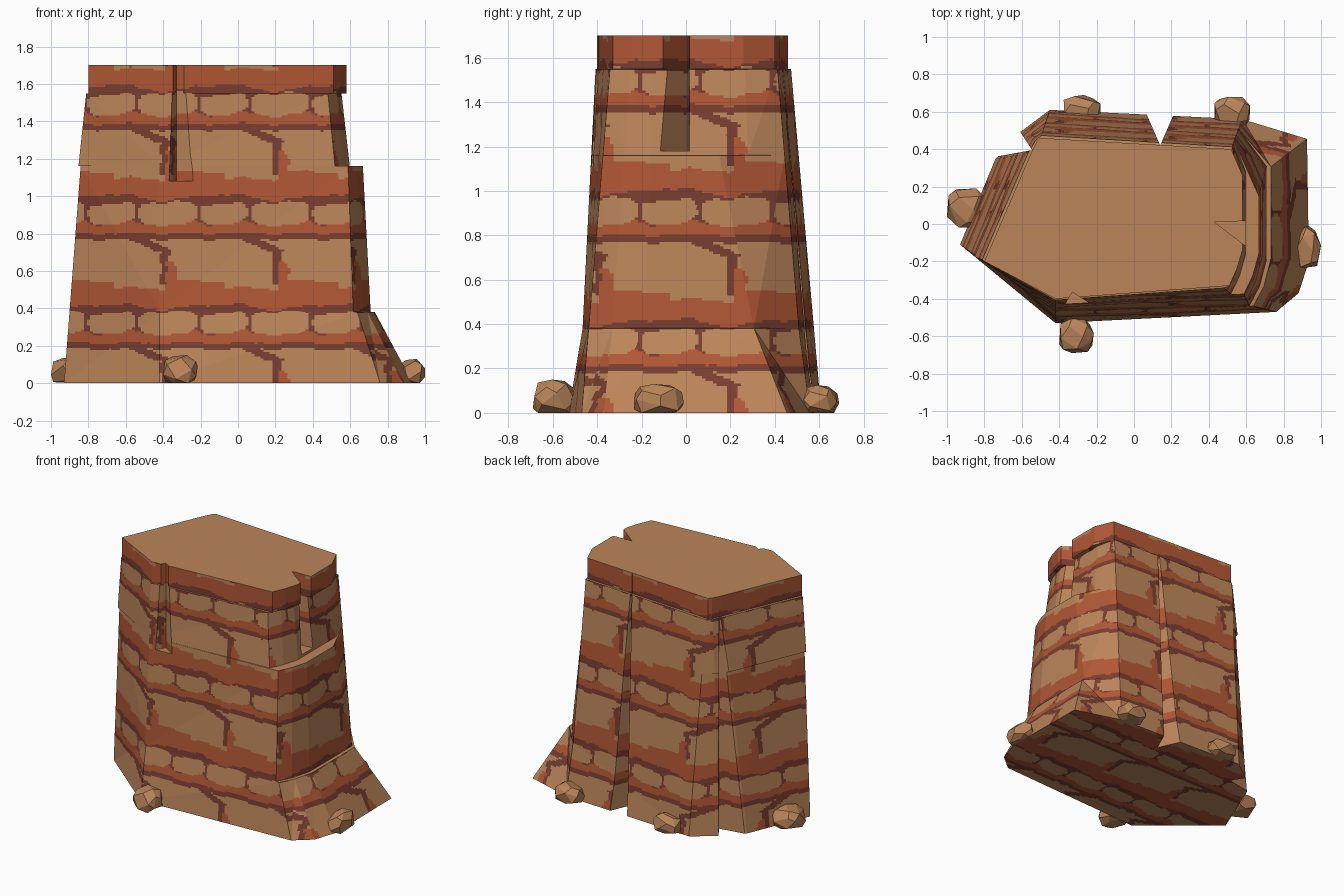
import bpy, bmesh, math, random
from mathutils import Vector

if "Cube" in bpy.data.objects:
    bpy.data.objects.remove(bpy.data.objects["Cube"])

random.seed(4)


def material(name, rgb):
    m = bpy.data.materials.new(name)
    m.diffuse_color = (*rgb, 1)
    m.use_nodes = True
    m.node_tree.nodes["Principled BSDF"].inputs["Base Color"].default_value = m.diffuse_color
    return m


TAN = material("tan sandstone", (0.50, 0.235, 0.102))
RED = material("red clay", (0.44, 0.096, 0.036))
DARK = material("dark brown crevice", (0.19, 0.047, 0.029))
H, P = 1.70, 0.585          # height, period of the strata pattern

# Outlines: foot (with flare), unflared body at z = 0, and cap
FOOT = [(-.93, -.11), (-.42, -.53), (.76, -.47), (.88, -.37), (.935, -.2),
        (.925, .455), (.58, .56), (-.45, .61), (-.61, .49), (-.74, .35)]
BODY = [(-.93, -.11), (-.42, -.485), (.63, -.47), (.69, -.36), (.73, -.2),
        (.73, .32), (.57, .54), (-.45, .61), (-.61, .49), (-.74, .35)]
CAP = [(-.80, -.2), (-.42, -.40), (.51, -.33), (.55, -.24), (.58, -.14),
       (.58, .26), (.52, .40), (-.5, .46), (-.52, .44), (-.55, .38)]


def ring(z, right=0.0, grow=0.0, back=0.0):
    """Outline at height z; right and back shift the right end, grow widens the left."""
    t, out = z / H, []
    for i, (b, c) in enumerate(zip(BODY, CAP)):
        p = Vector(b).lerp(Vector(c), t)
        if 2 <= i <= 5:
            p.x += right
            p.y += back if i == 5 else 0
        elif i not in (1, 6, 7):
            p += p.normalized() * grow
        out.append((p.x, p.y, z))
    return out


def loft(bm, rings):
    rows = [[bm.verts.new(p) for p in r] for r in rings]
    n = len(rows[0])
    for a, b in zip(rows, rows[1:]):
        for i in range(n):
            j = (i + 1) % n
            bm.faces.new((a[i], a[j], b[j], b[i]))
    bm.faces.new(rows[0][::-1])
    bm.faces.new(rows[-1])
    bmesh.ops.triangulate(bm, faces=bm.faces[:])
    bmesh.ops.recalc_face_normals(bm, faces=bm.faces[:])


def to_object(bm, name):
    me = bpy.data.meshes.new(name)
    bm.to_mesh(me)
    bm.free()
    ob = bpy.data.objects.new(name, me)
    bpy.context.collection.objects.link(ob)
    return ob


# Stepped body: flared foot, middle block, upper block, overhanging cap
bm = bmesh.new()
loft(bm, [[(x, y, 0) for x, y in FOOT], ring(.38, .035), ring(.382, .013),
          ring(1.16, .04, 0, -.13), ring(1.162, -.03, .012), ring(1.548, -.04),
          [(x, y, 1.55) for x, y in CAP], [(x, y, H) for x, y in CAP]])
rock = to_object(bm, "mesa_rock")

# Vertical cracks: triangle corners and z range
bm = bmesh.new()
for tri, z0 in (([(.14, .42), (.24, .65), (.04, .65)], -.1),
                ([(-.545, .395), (-.69, .62), (-.96, .32)], -.1),
                ([(-.33, -.365), (-.405, -.49), (-.13, -.49)], 1.08),
                ([(.43, .01), (.70, .02), (.68, -.18)], 1.18)):
    part = bmesh.new()
    loft(part, [[(x, y, z) for x, y in tri] for z in (z0, 1.8)])
    tmp = bpy.data.meshes.new("tmp")
    part.to_mesh(tmp)
    part.free()
    bm.from_mesh(tmp)
cutter = to_object(bm, "crack_cutter")
cutter.hide_render = True
mod = rock.modifiers.new("cracks", 'BOOLEAN')
mod.operation, mod.solver, mod.object = 'DIFFERENCE', 'EXACT', cutter
bpy.context.view_layer.objects.active = rock
bpy.ops.object.modifier_apply(modifier=mod.name)
bpy.data.objects.remove(cutter)


def strata(u, z):
    """Material index of the layered pattern: 0 tan, 1 red, 2 dark."""
    u = u % .6
    wave = lambda k, a: math.sin(2 * math.pi * u / .6 * k + a)
    near = lambda c: abs((u - c + .3) % .6 - .3)
    w = .008 * wave(2, 1) + .004 * wave(5, .5)
    v = z % P
    # crack dripping down through the tan layer, red at its lower end
    d = (v - P if v > .48 else v)
    if -.06 < d < .19:
        path = .07 + .14 * min(1, max(0, (.185 - d) / .07)) + .006 * math.sin(d * 60)
        if d < .07 and .005 < u - path < .062 - .3 * max(0, d - .01):
            return 1
        if abs(u - path) < (.024 if d < .12 else .05):
            return 2
    # the red layer dips at two places along its upper edge
    top = .545 - .035 * (near(.14) < .07) - .035 * (near(.6) < .07)
    if v < .183 + w * .5 or v > top + w:
        return 0
    if v < .216 + w * .6:
        return 2
    # rounded tan blocks inside the lower red layer
    for c, hw, cz, hz in ((.225, .155, .322, .062), (.525, .125, .322, .055)):
        if (near(c) / hw) ** 3 + (abs(v - cz - w) / hz) ** 4 < 1:
            return 0
    if v < .27 + w * 1.5:
        return 1
    if v < .41 + w + .016 * wave(1, 2.5):
        return 2
    return 1


def facing(n):
    if abs(n.z) > .85:
        return 'top' if n.z > 0 else 'bottom'
    return 'side' if abs(n.x) > abs(n.y) else 'front'


def colour(c, n):
    """Strata seen along the main direction of the face; level tops stay tan."""
    return {'top': lambda: 0, 'bottom': lambda: strata(c.x, c.y),
            'side': lambda: strata(c.y, c.z),
            'front': lambda: strata(c.x, c.z)}[facing(n)]()


# Slice the faces finely by direction, then colour them by the strata rule
final = bmesh.new()
for group, axes in (('top', ''), ('bottom', 'xy'), ('side', 'zy'), ('front', 'zx')):
    bm = bmesh.new()
    bm.from_mesh(rock.data)
    bmesh.ops.triangulate(bm, faces=bm.faces[:])
    bm.normal_update()
    bmesh.ops.delete(bm, geom=[f for f in bm.faces if facing(f.normal) != group],
                     context='FACES')
    for ax in axes:
        k = 'xyz'.index(ax)
        step = .011 if ax == 'z' else .016
        no = Vector([float(i == k) for i in range(3)])
        lo, hi = (0, H) if ax == 'z' else (-1, 1)
        for i in range(1, int((hi - lo) / step)):
            bmesh.ops.bisect_plane(bm, geom=bm.verts[:] + bm.edges[:] + bm.faces[:],
                                   dist=1e-6, plane_no=no,
                                   plane_co=no * (lo + i * step + .0007))
    tmp = bpy.data.meshes.new("tmp")
    bm.to_mesh(tmp)
    bm.free()
    final.from_mesh(tmp)
bmesh.ops.remove_doubles(final, verts=final.verts[:], dist=1e-5)
final.to_mesh(rock.data)
final.free()
rock.data.materials.clear()
for m in (TAN, RED, DARK):
    rock.data.materials.append(m)
for p in rock.data.polygons:
    p.material_index = colour(p.center, p.normal)
    p.use_smooth = False

# Boulders around the foot: x range, y range, height
for x0, x1, y0, y1, h in ((-1, -.80, -.02, .19, .14), (-.38, -.18, .54, .69, .12),
                          (.43, .62, .52, .68, .125), (.86, 1, -.235, -.01, .13),
                          (-.40, -.215, -.69, -.50, .15)):
    bm = bmesh.new()
    for i in range(22):     # chunky hull of points spread over a rounded box
        z = 1 - 2 * (i + .5) / 22
        a, r = i * 2.4 + random.uniform(-.3, .3), math.sqrt(1 - z * z)
        p = Vector((r * math.cos(a), r * math.sin(a), z))
        bm.verts.new([math.copysign(abs(q) ** .8, q) for q in p])
    bmesh.ops.convex_hull(bm, input=bm.verts[:])
    lo = [min(v.co[i] for v in bm.verts) for i in range(3)]
    hi = [max(v.co[i] for v in bm.verts) for i in range(3)]
    for v in bm.verts:
        s = [(v.co[i] - lo[i]) / (hi[i] - lo[i]) for i in range(3)]
        v.co = (x0 + s[0] * (x1 - x0), y0 + s[1] * (y1 - y0),
                max(0, -.02 + s[2] * (h + .02)))
    bmesh.ops.dissolve_limit(bm, angle_limit=math.radians(18),
                             verts=bm.verts[:], edges=bm.edges[:])
    bmesh.ops.recalc_face_normals(bm, faces=bm.faces[:])
    to_object(bm, "boulder").data.materials.append(TAN)
